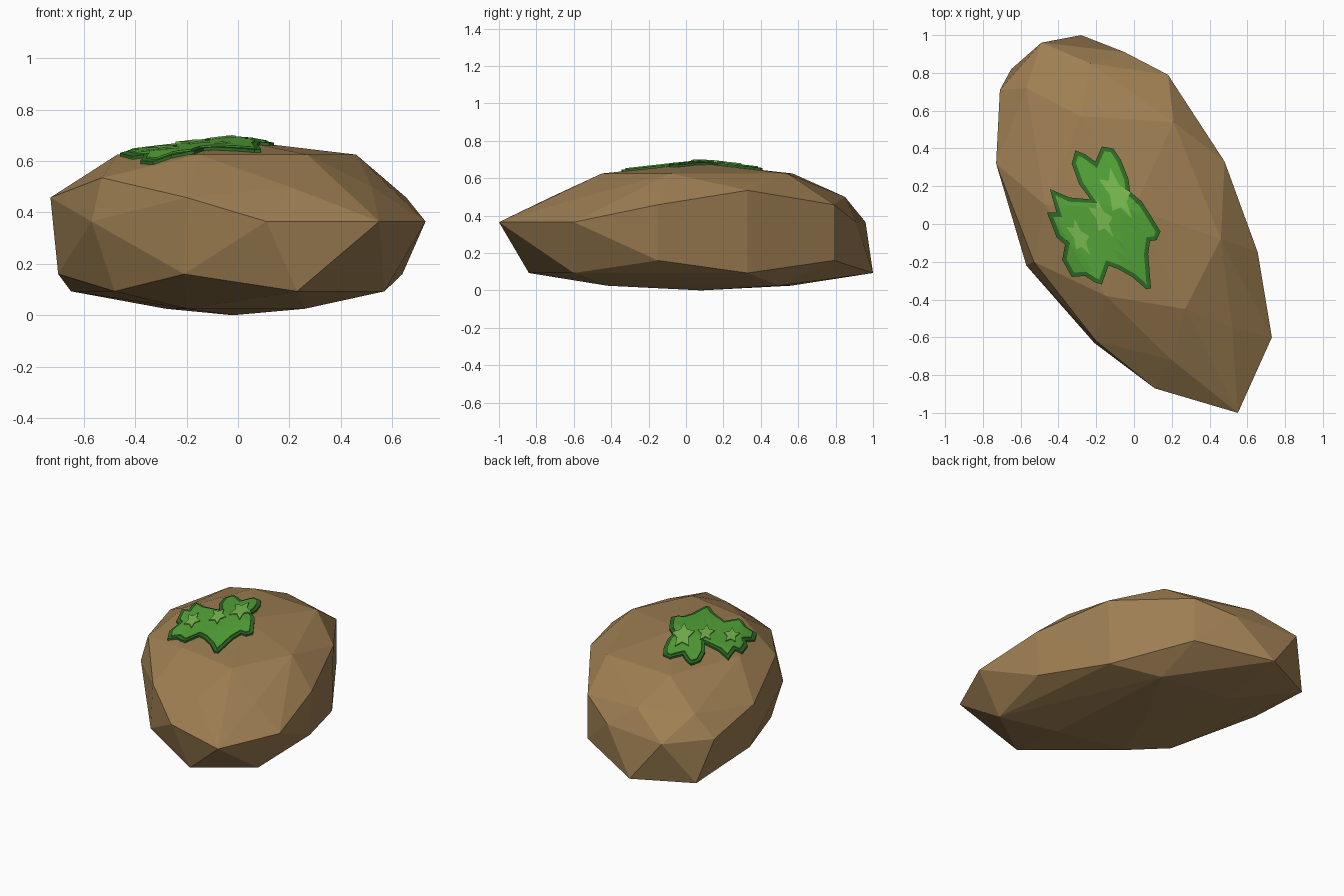
import bpy, bmesh, math
from mathutils import Vector
from mathutils.bvhtree import BVHTree

if "Cube" in bpy.data.objects:
    bpy.data.objects.remove(bpy.data.objects["Cube"])


def material(name, rgb):
    m = bpy.data.materials.new(name)
    m.diffuse_color = (*rgb, 1)
    m.use_nodes = True
    m.node_tree.nodes["Principled BSDF"].inputs["Base Color"].default_value = m.diffuse_color
    return m


def add_object(name, bm, mat):
    me = bpy.data.meshes.new(name)
    bm.to_mesh(me)
    me.materials.append(mat)
    ob = bpy.data.objects.new(name, me)
    bpy.context.collection.objects.link(ob)
    return ob


# Boulder: leaning faceted stone, hull around rings of corner points (height: points)
rings = {
    0.0: [(-.02, .08)],
    0.025: [(.26, -.42), (-.28, .56), (-.2, -.33), (.2, .5)],
    0.093: [(.23, -.84), (.57, -.6), (.47, .33), (-.28, 1.0), (-.65, .82), (-.48, -.22)],
    0.16: [(-.21, -.63), (.64, -.15), (.18, .79), (-.70, .32)],
    0.365: [(.11, -.87), (.55, -1.0), (.73, -.6), (-.57, -.22), (-.71, .71), (-.49, .96), (-.05, .91)],
    0.458: [(-.2, -.62), (.655, -.15), (.18, .79), (-.73, .32)],
    0.50: [(.2, -.72), (.52, -.55), (-.23, .85), (-.57, .72)],
    0.535: [(-.53, -.20), (.48, .33)],
    0.625: [(.27, -.45), (.46, -.08), (-.15, -.38), (-.47, .1), (-.28, .57), (.21, .54)],
    0.68: [(0, .08)],
}
bm = bmesh.new()
for z, pts in rings.items():
    for x, y in pts:
        bm.verts.new((x, y, z))
bmesh.ops.convex_hull(bm, input=bm.verts)
bmesh.ops.delete(bm, geom=[v for v in bm.verts if not v.link_faces], context='VERTS')
bmesh.ops.recalc_face_normals(bm, faces=bm.faces)
add_object("boulder", bm, material("stone", (.34, .21, .085)))
surface = BVHTree.FromBMesh(bm)


def inset(pts, d):
    """Shrink a closed outline by d, with limited corner mitres."""
    out = []
    for i, p in enumerate(pts):
        a = (p - pts[i - 1]).normalized()
        b = (pts[(i + 1) % len(pts)] - p).normalized()
        na, nb = Vector((a.y, -a.x)), Vector((b.y, -b.x))
        out.append(p + (na + nb) * d / max(1 + na.dot(nb), .45))
    return out


def patch(name, pts, lift, mat):
    """Drape a filled outline over the boulder, raised by lift, with skirt sides."""
    b = bmesh.new()
    f = b.faces.new([b.verts.new((p.x, p.y, 0)) for p in pts])
    f.normal_update()
    if f.normal.z < 0:
        f.normal_flip()
    bmesh.ops.triangulate(b, faces=b.faces[:])
    bmesh.ops.subdivide_edges(b, edges=b.edges[:], cuts=3, use_grid_fill=True)
    for v in b.verts:
        hit = surface.ray_cast(Vector((v.co.x, v.co.y, 3)), Vector((0, 0, -1)))[0]
        v.co.z = hit.z + lift
    rim = [e for e in b.edges if e.is_boundary]
    side = bmesh.ops.extrude_edge_only(b, edges=rim)["geom"]
    for v in side:
        if isinstance(v, bmesh.types.BMVert):
            v.co.z -= .016
    bmesh.ops.recalc_face_normals(b, faces=b.faces)
    add_object(name, b, mat)


# Moss: ragged leaf-shaped outline in hundredths of a unit, clockwise
outline = [(-17, 41), (-11, 40), (-7, 34), (-3, 24), (-2, 17), (4, 12), (8.5, 5), (14, -4),
           (12, -8.5), (8.5, -9), (7.5, -16), (9, -34), (6.5, -34.5), (-1, -28), (-8, -24),
           (-13.5, -22), (-17, -32), (-20.5, -31), (-26, -27.5), (-33, -28), (-38, -19),
           (-36.5, -11), (-41, -7), (-46, 6), (-41, 6), (-44.5, 18.5), (-34, 14), (-23, 13),
           (-29, 21), (-33, 32), (-31, 39), (-26, 37), (-20.5, 33)]
outline = [Vector(p) / 100 for p in outline]
patch("moss_edge", outline, .012, material("dark_moss", (.03, .15, .02)))
patch("moss_top", inset(outline, .022), .018, material("moss", (.09, .38, .04)))

# Star-shaped light tufts, slanted along the stone
light = material("light_moss", (.19, .51, .08))
for n, (cx, cy, size) in enumerate([(-.09, .16, .12), (-.17, .03, .09), (-.29, -.07, .085)]):
    star = []
    for k in range(10):
        a = -k * math.pi / 5 + math.pi / 2
        r = size * (1 if k % 2 == 0 else .52)
        u, v = r * math.cos(a), r * math.sin(a)
        star.append(Vector((cx + .75 * u - .3 * v, cy - .3 * u + 1.15 * v)))
    patch(f"moss_tuft_{n + 1}", star, .024, light)
